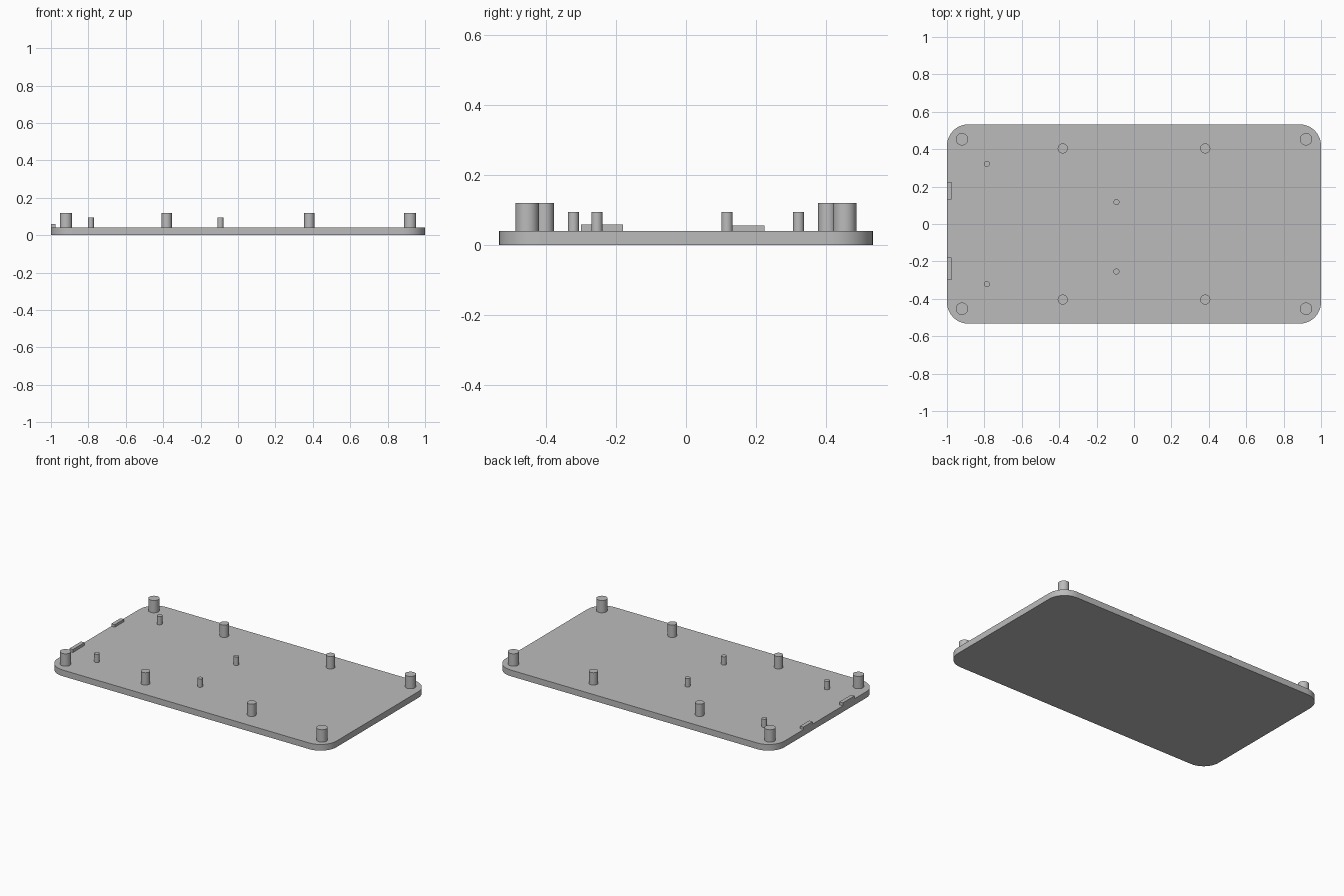
import bpy, bmesh, math

cube = bpy.data.objects.get("Cube")
if cube:
    bpy.data.objects.remove(cube, do_unlink=True)

# Single grey material
grey = bpy.data.materials.new("plain_grey")
grey.use_nodes = True
COLOR = (0.5, 0.5, 0.5, 1)
grey.diffuse_color = COLOR
grey.node_tree.nodes["Principled BSDF"].inputs["Base Color"].default_value = COLOR

TOP = 0.04      # plate thickness
SINK = 0.005    # overlap of fittings into the plate


def finish(obj, name):
    obj.name = name
    obj.data.materials.append(grey)
    bpy.ops.object.shade_smooth_by_angle(angle=math.radians(30))
    return obj


def box(name, x0, x1, y0, y1, z0, z1):
    bpy.ops.mesh.primitive_cube_add(size=1)
    obj = bpy.context.object
    for v in obj.data.vertices:
        v.co = (x1 if v.co.x > 0 else x0,
                y1 if v.co.y > 0 else y0,
                z1 if v.co.z > 0 else z0)
    return finish(obj, name)


def post(name, x, y, radius, top):
    base = TOP - SINK
    bpy.ops.mesh.primitive_cylinder_add(vertices=32, radius=radius, depth=top - base,
                                        location=(x, y, (top + base) / 2))
    return finish(bpy.context.object, name)


# Base plate with rounded vertical corners
plate = box("base_plate", -1, 1, -0.533, 0.533, 0, TOP)
bm = bmesh.new()
bm.from_mesh(plate.data)
corners = [e for e in bm.edges if abs(e.verts[0].co.z - e.verts[1].co.z) > TOP / 2]
bmesh.ops.bevel(bm, geom=corners, offset=0.115, segments=12, profile=0.5, affect='EDGES')
bm.to_mesh(plate.data)
bm.free()
bpy.context.view_layer.objects.active = plate
bpy.ops.object.shade_smooth_by_angle(angle=math.radians(30))

# Tall posts, mirrored left/right and front/back
for sx, side in ((1, "left"), (-1, "right")):
    for sy, end in ((-1, "front"), (1, "back")):
        post(f"corner_post_{end}_{side}", sx * 0.92, sy * 0.453, 0.033, 0.12)
        post(f"edge_post_{end}_{side}", sx * 0.381, sy * 0.404, 0.027, 0.12)

# Short mounting pins
for i, (x, y) in enumerate([(-0.787, 0.321), (-0.787, -0.321), (-0.094, 0.117), (-0.094, -0.254)]):
    post(f"mounting_pin_{i + 1}", x, y, 0.016, 0.094)

# Low tabs on the right edge
box("front_tab", -1, -0.975, -0.299, -0.179, TOP - SINK, 0.059)
box("back_tab", -1, -0.975, 0.13, 0.224, TOP - SINK, 0.056)
